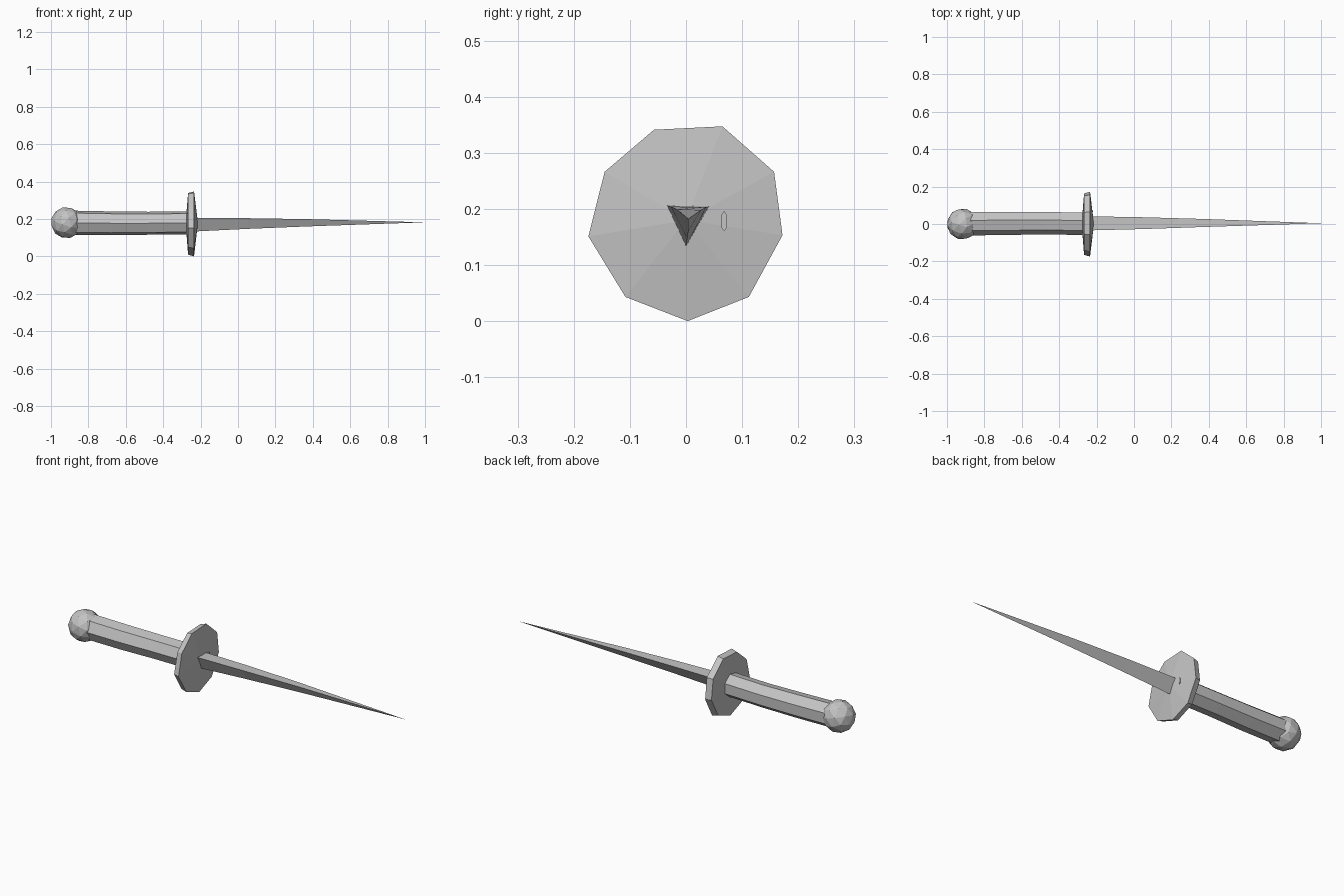
import bpy, math

if "Cube" in bpy.data.objects:
    bpy.data.objects.remove(bpy.data.objects["Cube"])

steel = bpy.data.materials.new("plain_grey")
steel.diffuse_color = (0.55, 0.55, 0.55, 1)
steel.use_nodes = True
steel.node_tree.nodes["Principled BSDF"].inputs["Base Color"].default_value = steel.diffuse_color


def loft(name, rings, start_point=None, end_point=None):
    """Skin equal-length rings of (x, y, z); close ends flat or with a fan to a point."""
    n = len(rings[0])
    verts = [p for r in rings for p in r]
    faces = []
    for k in range(len(rings) - 1):
        a, b = k * n, (k + 1) * n
        for i in range(n):
            j = (i + 1) % n
            faces.append((a + i, a + j, b + j, b + i))
    for base, tip, flip in ((0, start_point, True), ((len(rings) - 1) * n, end_point, False)):
        loop = list(range(base, base + n))
        if flip:
            loop.reverse()
        if tip is None:
            faces.append(tuple(loop))
        else:
            verts.append(tip)
            t = len(verts) - 1
            faces += [(loop[i], loop[(i + 1) % n], t) for i in range(n)]
    mesh = bpy.data.meshes.new(name)
    mesh.from_pydata(verts, [], faces)
    mesh.update()
    mesh.materials.append(steel)
    ob = bpy.data.objects.new(name, mesh)
    bpy.context.collection.objects.link(ob)
    return ob


def polygon(x, y, z, r, sides, start):
    step = math.tau / sides
    return [(x, y + r * math.cos(start + i * step), z + r * math.sin(start + i * step))
            for i in range(sides)]


# Round pommel
bpy.ops.mesh.primitive_ico_sphere_add(subdivisions=2, radius=0.084, location=(-0.917, 0, 0.18),
                                      rotation=(0.3, 0.2, 0.4))
pommel = bpy.context.object
pommel.name = "pommel"
pommel.data.materials.append(steel)

# Seven-sided grip with a slight bend in the middle
turn = math.pi / 7
loft("grip", [polygon(x, y, z, r, 7, turn) for x, y, z, r in (
    (-0.88, 0.005, 0.18, 0.066), (-0.68, 0.006, 0.177, 0.065),
    (-0.48, 0.008, 0.177, 0.063), (-0.24, 0.003, 0.18, 0.063))])

# Slightly uneven nine-sided guard, domed on both faces
outline = [(0.003, 0.0), (0.112, 0.043), (0.172, 0.153), (0.157, 0.266), (0.065, 0.347),
           (-0.057, 0.341), (-0.145, 0.266), (-0.174, 0.151), (-0.108, 0.043)]
cz = 0.18
loft("guard",
     [[(-0.267, y * 0.95, cz + (z - cz) * 0.95) for y, z in outline],
      [(-0.235, y, z) for y, z in outline]],
     start_point=(-0.28, 0, cz), end_point=(-0.214, 0, cz))

# Small sliver of the grip showing through the guard
loft("grip_tang_sliver", [[(x, 0.068 + a, 0.178 + b) for a, b in (
    (0.005, -0.011), (0.005, 0.011), (0, 0.018), (-0.005, 0.011), (-0.005, -0.011), (0, -0.018))]
    for x in (-0.24, -0.219)])

# Three-edged tapering blade
loft("blade", [
    [(-0.235, 0, 0.133), (-0.235, 0.041, 0.204), (-0.235, -0.034, 0.206)],
    [(0.05, 0.002, 0.147), (0.05, 0.036, 0.203), (0.05, -0.027, 0.204)],
    [(0.37, 0.004, 0.160), (0.37, 0.027, 0.198), (0.37, -0.016, 0.199)]],
    end_point=(1.0, 0.004, 0.182))
